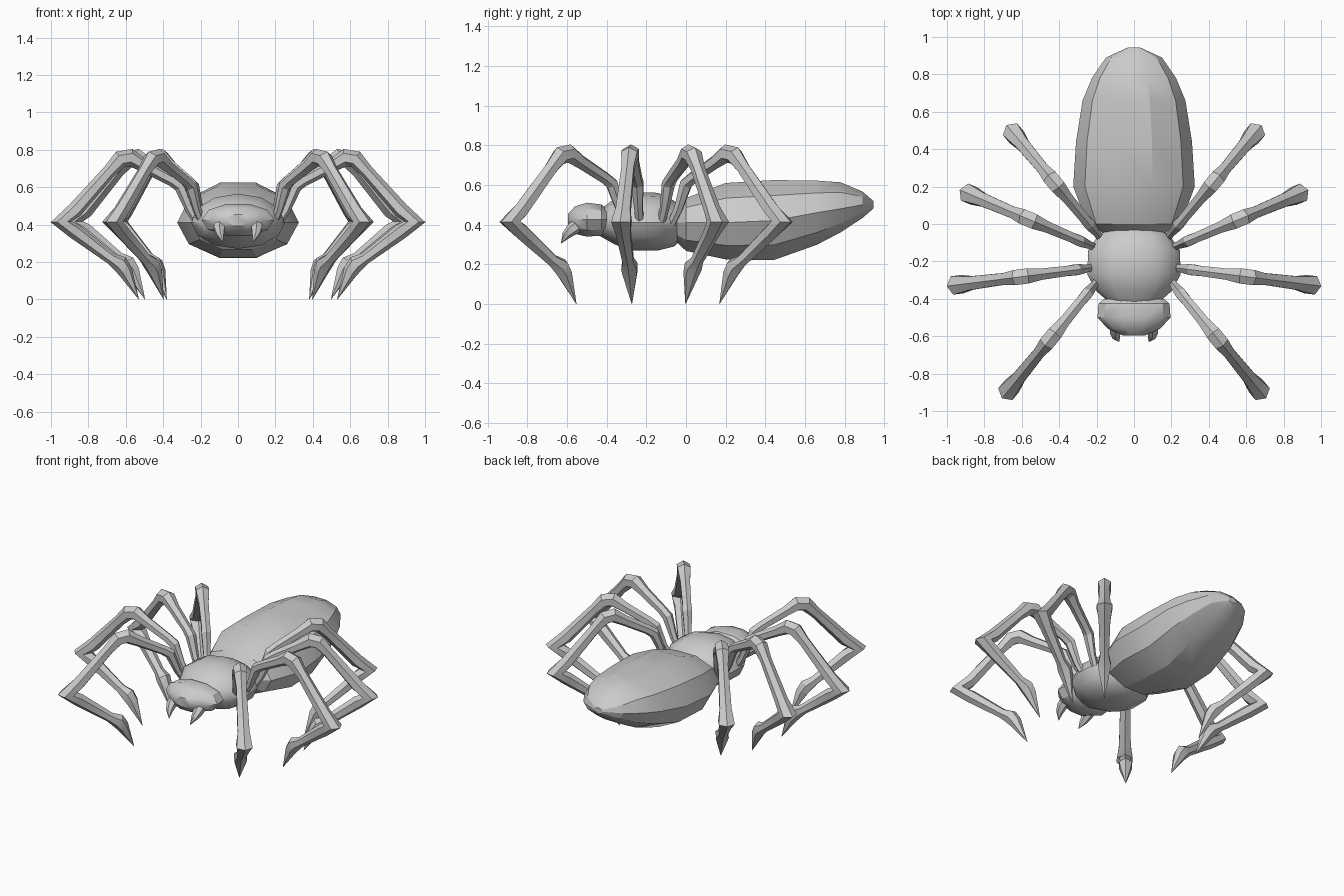
import bpy, bmesh
from math import cos, sin, pi, radians
from mathutils import Vector

if "Cube" in bpy.data.objects:
    bpy.data.objects.remove(bpy.data.objects["Cube"])


def skin(name, rings, angle):
    """Join equal-sized rings of points into a closed skin."""
    bm = bmesh.new()
    loops = [[bm.verts.new(p) for p in ring] for ring in rings]
    n = len(loops[0])
    for a, b in zip(loops, loops[1:]):
        for i in range(n):
            j = (i + 1) % n
            bm.faces.new((a[i], a[j], b[j], b[i]))
    bm.faces.new(loops[0])
    bm.faces.new(loops[-1])
    bmesh.ops.remove_doubles(bm, verts=bm.verts, dist=0.0005)
    bmesh.ops.recalc_face_normals(bm, faces=bm.faces)
    mesh = bpy.data.meshes.new(name)
    bm.to_mesh(mesh)
    bm.free()
    ob = bpy.data.objects.new(name, mesh)
    bpy.context.collection.objects.link(ob)
    bpy.ops.object.select_all(action='DESELECT')
    ob.select_set(True)
    bpy.context.view_layer.objects.active = ob
    bpy.ops.object.shade_smooth_by_angle(angle=radians(angle))
    return ob


def body(name, sections, sides, angle):
    """Sections: y, half width, top z, bottom z, z of the widest line."""
    rings = []
    for y, w, top, bot, mid in sections:
        ring = []
        for i in range(sides):
            a = 2 * pi * i / sides
            h = top - mid if sin(a) > 0 else mid - bot
            ring.append((w * cos(a), y, mid + h * sin(a)))
        rings.append(ring)
    return skin(name, rings, angle)


def limb(name, points, side, sides=6, angle=20):
    """Tapered tube along (point, radius) pairs, bending in one plane."""
    rings = []
    for i, (p, r) in enumerate(points):
        d_in = (p - points[max(i - 1, 0)][0]).normalized()
        d_out = (points[min(i + 1, len(points) - 1)][0] - p).normalized()
        up = side.cross((d_in + d_out).normalized())
        rings.append([p + r * (cos(2 * pi * k / sides) * up + sin(2 * pi * k / sides) * side)
                      for k in range(sides)])
    return skin(name, rings, angle)


# Body parts
body("abdomen", [
    (-0.05, 0.16, 0.47, 0.31, 0.41),
    (0.00, 0.25, 0.54, 0.26, 0.41),
    (0.20, 0.325, 0.62, 0.215, 0.41),
    (0.44, 0.31, 0.635, 0.21, 0.42),
    (0.66, 0.275, 0.63, 0.29, 0.46),
    (0.78, 0.225, 0.62, 0.355, 0.48),
    (0.89, 0.15, 0.57, 0.43, 0.50),
    (0.945, 0.03, 0.52, 0.48, 0.50)], 10, 22)
body("thorax", [
    (-0.02, 0.13, 0.48, 0.33, 0.41),
    (-0.06, 0.19, 0.52, 0.29, 0.41),
    (-0.14, 0.245, 0.56, 0.27, 0.41),
    (-0.27, 0.25, 0.565, 0.27, 0.41),
    (-0.36, 0.20, 0.53, 0.30, 0.41),
    (-0.43, 0.12, 0.48, 0.34, 0.41)], 12, 35)
body("head", [
    (-0.40, 0.16, 0.48, 0.36, 0.425),
    (-0.425, 0.19, 0.505, 0.34, 0.425),
    (-0.50, 0.195, 0.515, 0.335, 0.425),
    (-0.56, 0.14, 0.495, 0.35, 0.425),
    (-0.595, 0.06, 0.455, 0.39, 0.425)], 10, 35)

# Legs: hip and outer knee in plan, with one shared side profile
plans = {
    "front_leg": ((0.20, -0.31), (0.67, -0.888)),
    "second_leg": ((0.23, -0.235), (0.945, -0.325)),
    "third_leg": ((0.22, -0.12), (0.88, 0.16)),
    "rear_leg": ((0.19, -0.06), (0.645, 0.485)),
}
# fraction of reach, height, radius
profile = [
    (-0.03, 0.40, 0.022), (0.04, 0.48, 0.024), (0.11, 0.605, 0.034),
    (0.17, 0.635, 0.031), (0.38, 0.715, 0.035), (0.48, 0.758, 0.047),
    (0.56, 0.748, 0.047), (0.64, 0.685, 0.036), (0.90, 0.475, 0.042),
    (1.0, 0.415, 0.057), (0.90, 0.365, 0.042), (0.63, 0.22, 0.032),
    (0.56, 0.19, 0.046), (0.52, 0.15, 0.040), (0.42, 0.0, 0.001),
]

for sx, label in ((1, "right"), (-1, "left")):
    for name, (hip, knee) in plans.items():
        a = Vector((sx * hip[0], hip[1], 0))
        b = Vector((sx * knee[0], knee[1], 0))
        side = Vector((0, 0, 1)).cross((b - a).normalized())
        pts = [(a.lerp(b, t) + Vector((0, 0, z)), r) for t, z, r in profile]
        limb(f"{name}_{label}", pts, side)

    # Curved fangs
    fang = [(0.10, -0.54, 0.40, 0.035), (0.10, -0.575, 0.375, 0.032),
            (0.095, -0.605, 0.345, 0.022), (0.08, -0.63, 0.305, 0.001)]
    limb(f"fang_{label}", [(Vector((sx * x, y, z)), r) for x, y, z, r in fang],
         Vector((1, 0, 0)))
